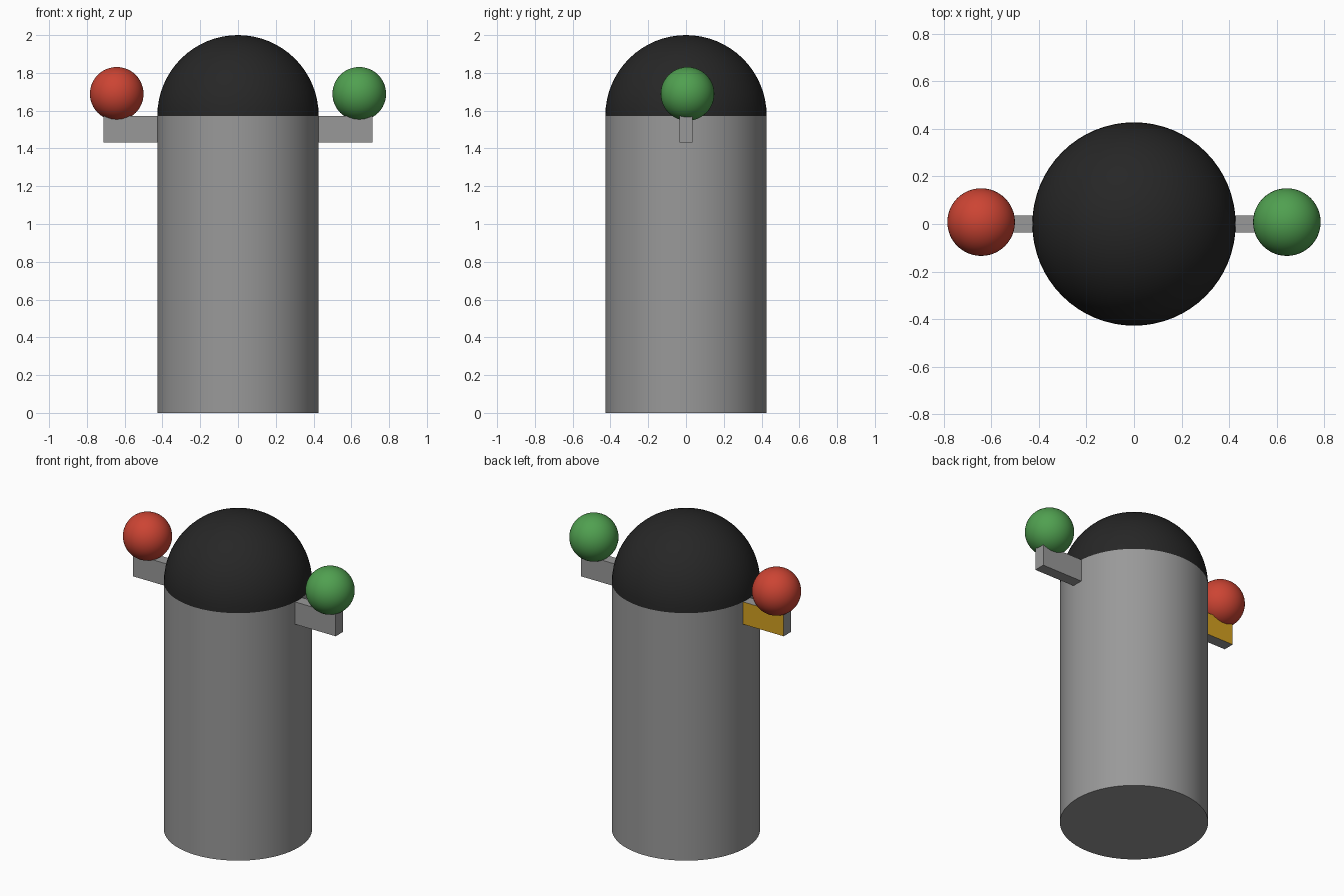
import bpy, bmesh, math
from mathutils import Matrix

cube = bpy.data.objects.get("Cube")
if cube:
    bpy.data.objects.remove(cube, do_unlink=True)


def material(name, srgb):
    """Flat material from an sRGB colour (0-255)."""
    linear = [((c / 255 + 0.055) / 1.055) ** 2.4 for c in srgb]
    mat = bpy.data.materials.new(name)
    mat.use_nodes = True
    mat.diffuse_color = (*linear, 1)
    mat.node_tree.nodes["Principled BSDF"].inputs["Base Color"].default_value = (*linear, 1)
    return mat


grey = material("grey", (153, 153, 153))
black = material("black", (38, 38, 38))
red = material("red", (204, 68, 51))
green = material("green", (80, 160, 80))
amber = material("amber", (212, 160, 32))

RADIUS = 0.427
SHOULDER = 2 - RADIUS      # where the body meets the dome
ARM_TIP, ARM_HEIGHT, ARM_WIDTH = 0.712, 0.142, 0.071
LAMP_X, LAMP_Y, LAMP_Z, LAMP_RADIUS = 0.642, 0.008, 1.689, 0.142


def finish(obj, name, *mats):
    obj.name = obj.data.name = name
    for mat in mats:
        obj.data.materials.append(mat)
    return obj


def sphere(name, radius, location, mat, segments=64, rings=32):
    bpy.ops.mesh.primitive_uv_sphere_add(segments=segments, ring_count=rings,
                                         radius=radius, location=location)
    bpy.ops.object.shade_smooth()
    return finish(bpy.context.object, name, mat)


# Cylindrical body
bpy.ops.mesh.primitive_cylinder_add(vertices=64, radius=RADIUS, depth=SHOULDER,
                                    location=(0, 0, SHOULDER / 2))
bpy.ops.object.shade_smooth_by_angle(angle=math.radians(30))
finish(bpy.context.object, "body", grey)

# Dome: the upper half of a sphere
dome = sphere("dome", RADIUS, (0, 0, SHOULDER), black)
bm = bmesh.new()
bm.from_mesh(dome.data)
bmesh.ops.delete(bm, geom=[v for v in bm.verts if v.co.z < -0.001], context='VERTS')
bm.to_mesh(dome.data)
bm.free()

# Side arms, each carrying a ball lamp
for side, label, lamp_mat in ((1, "left", green), (-1, "right", red)):
    inner = RADIUS - 0.03
    bpy.ops.mesh.primitive_cube_add(
        size=1, location=(side * (ARM_TIP + inner) / 2, 0, SHOULDER - ARM_HEIGHT / 2))
    arm = finish(bpy.context.object, label + "_arm", grey, amber)
    arm.data.transform(Matrix.Diagonal((ARM_TIP - inner, ARM_WIDTH, ARM_HEIGHT, 1)))
    # Amber rear face on the right arm
    for face in arm.data.polygons:
        face.material_index = int(side < 0 and face.normal.y > 0.9)
    sphere(label + "_lamp", LAMP_RADIUS, (side * LAMP_X, LAMP_Y, LAMP_Z), lamp_mat, 48, 24)
